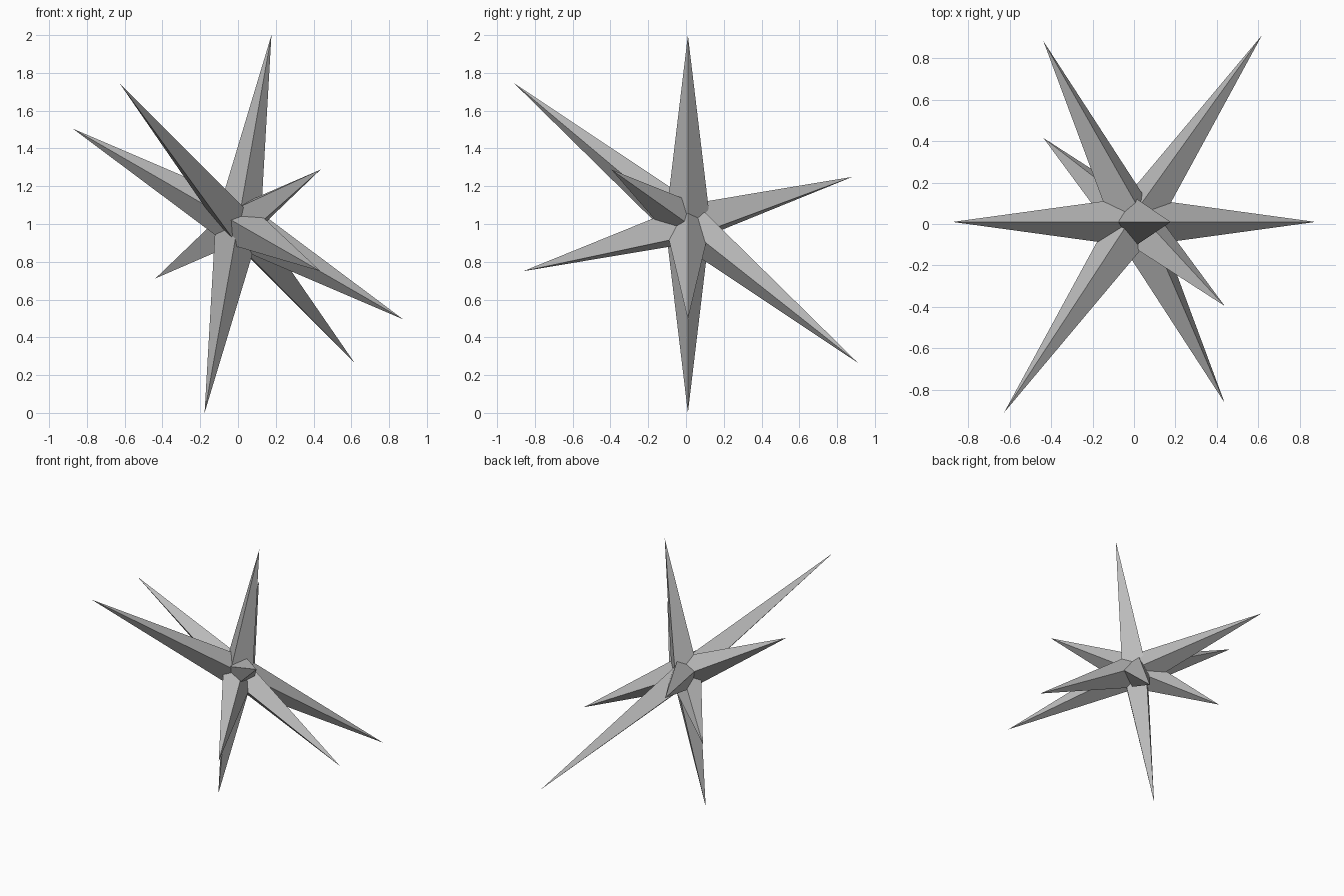
import bpy
import bmesh
from mathutils import Vector

if "Cube" in bpy.data.objects:
    bpy.data.objects.remove(bpy.data.objects["Cube"], do_unlink=True)

# One plain grey for the whole star
GREY = (0.5, 0.5, 0.5, 1.0)
grey = bpy.data.materials.new("plain grey")
grey.use_nodes = True
grey.diffuse_color = GREY
grey.node_tree.nodes["Principled BSDF"].inputs["Base Color"].default_value = GREY

CENTRE = Vector((0, 0.01, 1))


def double_spike(name, half_axis, edge_hint, width=0.12, centre=CENTRE):
    """Four-sided spike pointed at both ends, with one ridge toward edge_hint."""
    axis = Vector(half_axis)
    unit = axis.normalized()
    hint = Vector(edge_hint)
    side = (hint - unit * hint.dot(unit)).normalized() * width
    cross = unit.cross(side)

    bm = bmesh.new()
    ring = [bm.verts.new(v) for v in (side, cross, -side, -cross)]
    tip, tail = bm.verts.new(axis), bm.verts.new(-axis)
    for a, b in zip(ring, ring[1:] + ring[:1]):
        bm.faces.new((a, b, tip))
        bm.faces.new((b, a, tail))
    bmesh.ops.recalc_face_normals(bm, faces=bm.faces)

    mesh = bpy.data.meshes.new(name)
    bm.to_mesh(mesh)
    bm.free()
    mesh.materials.append(grey)
    obj = bpy.data.objects.new(name, mesh)
    obj.location = centre
    bpy.context.collection.objects.link(obj)


# Five double-ended spikes crossing at the middle
double_spike("upright_spike", (0.177, 0, 1), (0, 1, 0))
double_spike("sideways_spike", (-0.875, 0, 0.505), (0, 1, 0))
double_spike("back_spike", (-0.437, 0.872, 0.25), (0.5, 0, 0.87))
double_spike("short_spike", (0.437, -0.405, 0.288), (0, 0.57, 0.82))
double_spike("long_spike", (-0.622, -0.91, 0.74), (0.14, 0.57, 0.81),
             width=0.113, centre=Vector((-0.005, 0, 1.005)))
